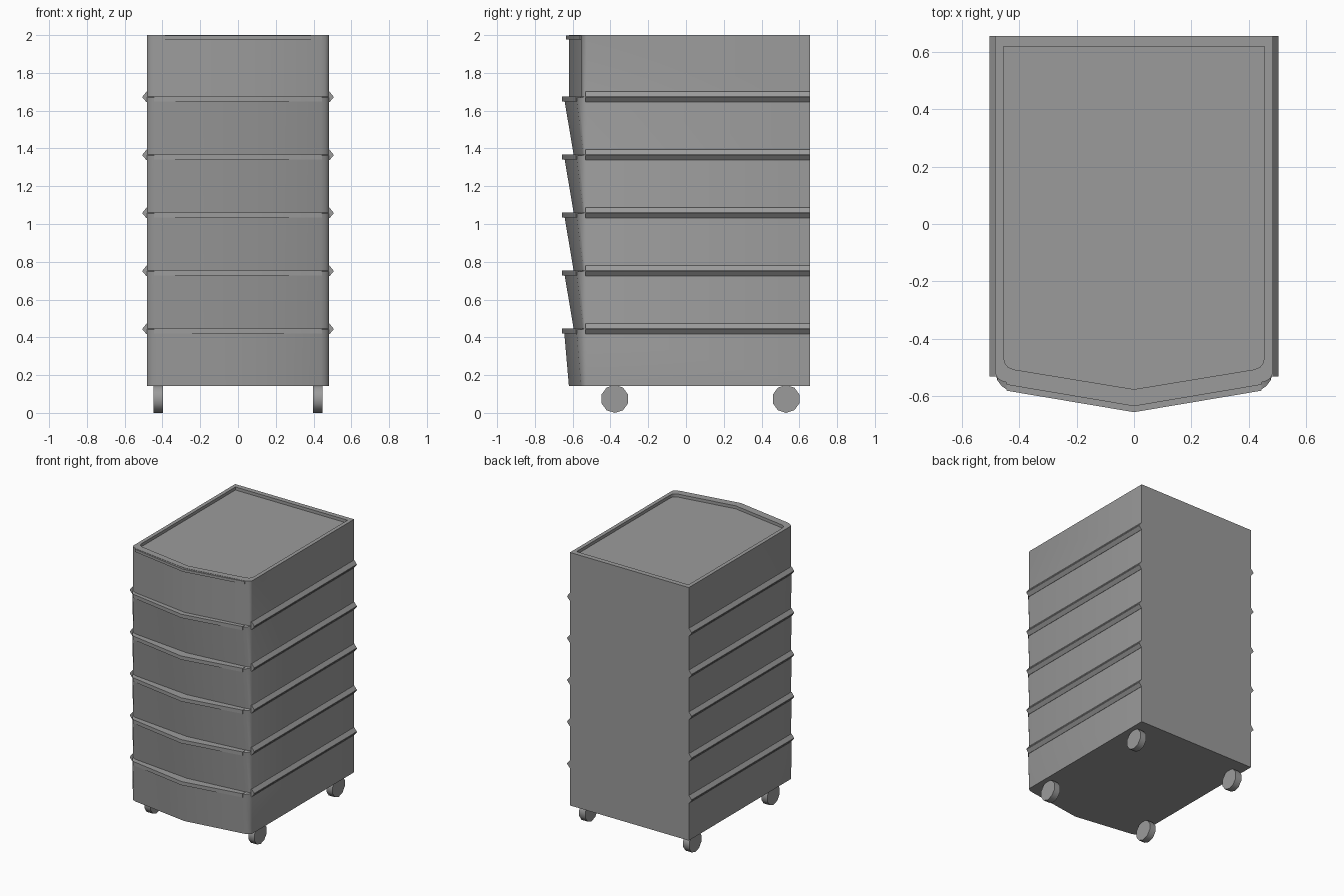
import bpy, bmesh, math
from mathutils import Matrix

if "Cube" in bpy.data.objects:
    bpy.data.objects.remove(bpy.data.objects["Cube"])

BACK = 0.657
LIP_TOPS = [0.447 + 0.307 * i for i in range(5)]

GREY = bpy.data.materials.new("dark_grey")
GREY.diffuse_color = (0.33, 0.33, 0.33, 1)
GREY.use_nodes = True
GREY.node_tree.nodes["Principled BSDF"].inputs["Base Color"].default_value = GREY.diffuse_color


def finish(name, bm, angle=30):
    bmesh.ops.recalc_face_normals(bm, faces=bm.faces)
    me = bpy.data.meshes.new(name)
    bm.to_mesh(me)
    bm.free()
    me.materials.append(GREY)
    ob = bpy.data.objects.new(name, me)
    bpy.context.collection.objects.link(ob)
    bpy.context.view_layer.objects.active = ob
    ob.select_set(True)
    bpy.ops.object.shade_smooth_by_angle(angle=math.radians(angle))
    ob.select_set(False)
    return ob


def loft(name, rings, angle=30):
    """Skin a stack of equal-length rings and cap both ends."""
    bm = bmesh.new()
    loops = [[bm.verts.new(p) for p in r] for r in rings]
    n = len(rings[0])
    for a, b in zip(loops, loops[1:]):
        for i in range(n):
            j = (i + 1) % n
            bm.faces.new((a[i], a[j], b[j], b[i]))
    bm.faces.new(loops[0])
    bm.faces.new(loops[-1])
    return finish(name, bm, angle)


def mirrored(half):
    """Right half outline ending on the centre line -> full outline."""
    return half + [(-x, y) for x, y in reversed(half[:-1])]


def body_ring(z, shift):
    corner = min(shift, 0.008)
    half = [(0.483, BACK), (0.483, -0.525), (0.477, -0.538 + corner * 0.3),
            (0.462, -0.548 + corner * 0.7), (0.44, -0.555 + corner),
            (0, -0.62 + shift)]
    return [(x, y, z) for x, y in mirrored(half)]


def tray_ring(z):
    half = [(0.455, 0.62), (0.455, -0.465), (0.451, -0.485), (0.44, -0.5),
            (0.42, -0.508), (0, -0.577)]
    return [(x, y, z) for x, y in mirrored(half)]


# cabinet with sloping drawer fronts and a recessed top tray
rings = [body_ring(0.142, 0)]
for i, z in enumerate(LIP_TOPS):
    rings.append(body_ring(z - 0.005, -0.026))
    rings.append(body_ring(z, 0.025 if i < 4 else 0))
rings += [body_ring(2.0, 0), tray_ring(2.0), tray_ring(1.978)]
loft("cabinet_body", rings, 50)


# drawer pull lips along the front
def lip(name, top, height, front):
    half = [(0.445, front + 0.12), (0.445, front + 0.075), (0, front)]
    outer = mirrored(half)
    outer.append((0, front + 0.05))
    loft(name, [[(x, y, z) for x, y in outer] for z in (top - height, top)])


for i, z in enumerate(LIP_TOPS):
    lip(f"drawer_lip_{i + 1}", z, 0.027, -0.657)
lip("top_drawer_lip", 1.998, 0.02, -0.636)

# V-section side rails
for i, z in enumerate(LIP_TOPS):
    for s, side in ((1, "right"), (-1, "left")):
        section = [(0.475, z + 0.028), (0.485, z + 0.025), (0.505, z),
                   (0.505, z - 0.006), (0.485, z - 0.03), (0.475, z - 0.03)]
        loft(f"side_rail_{side}_{i + 1}",
             [[(s * x, y, h) for x, h in section] for y in (-0.533, BACK)])

# ten-sided wheels
for x in (-0.422, 0.422):
    for y in (-0.377, 0.53):
        bm = bmesh.new()
        m = (Matrix.Translation((x, y, 0.073)) @ Matrix.Rotation(math.pi / 2, 4, 'Y')
             @ Matrix.Rotation(math.pi / 10, 4, 'Z'))
        bmesh.ops.create_cone(bm, cap_ends=True, segments=10, radius1=0.074,
                              radius2=0.074, depth=0.05, matrix=m)
        low = min(v.co.z for v in bm.verts)
        bmesh.ops.translate(bm, verts=bm.verts, vec=(0, 0, -low))
        finish(f"wheel_{'left' if x < 0 else 'right'}_{'front' if y < 0 else 'back'}", bm, 40)
